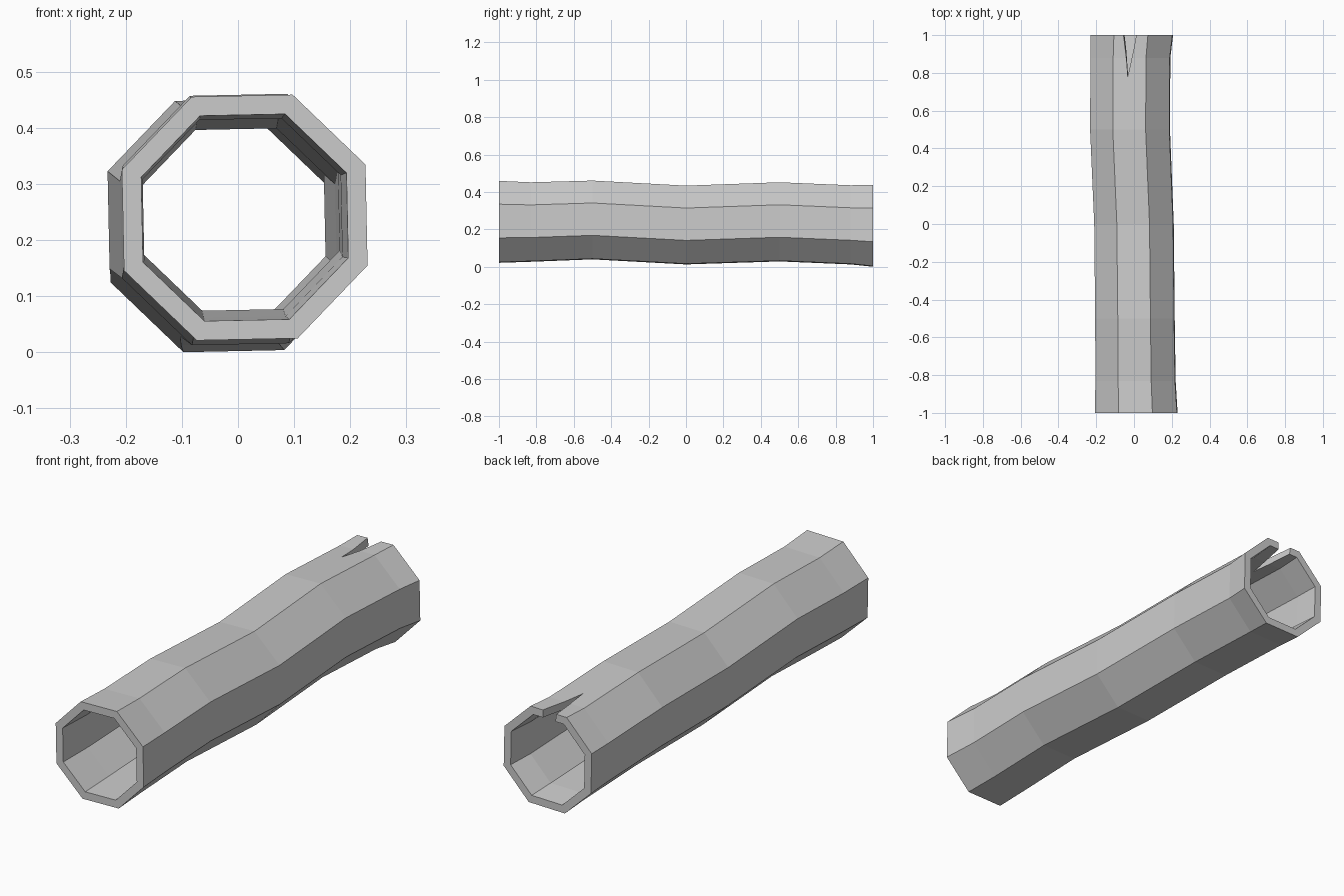
import bpy, bmesh
from math import cos, sin, radians

if "Cube" in bpy.data.objects:
    bpy.data.objects.remove(bpy.data.objects["Cube"])

# stations along the log: y, centre x, centre z, outer radius
STATIONS = [(-1.0, 0.012, 0.240, 0.235), (-0.83, 0.008, 0.239, 0.228),
            (-0.5, 0.005, 0.250, 0.226), (0.0, 0.000, 0.223, 0.226),
            (0.5, -0.021, 0.240, 0.227), (0.88, -0.019, 0.224, 0.227),
            (1.0, -0.012, 0.219, 0.235)]
SIDES = 8
WALL = 0.037


def mesh_object(name, bm):
    bmesh.ops.recalc_face_normals(bm, faces=bm.faces)
    mesh = bpy.data.meshes.new(name)
    bm.to_mesh(mesh)
    bm.free()
    obj = bpy.data.objects.new(name, mesh)
    bpy.context.collection.objects.link(obj)
    return obj


def ring(bm, y, cx, cz, r):
    angles = [radians(22.5 + 1.2 + 360 / SIDES * i) for i in range(SIDES)]
    return [bm.verts.new((cx + r * cos(a), y, cz + r * sin(a))) for a in angles]


def bridge(bm, a, b):
    for i in range(SIDES):
        j = (i + 1) % SIDES
        bm.faces.new((a[i], a[j], b[j], b[i]))


# hollow log: outer and inner skins joined by rims at both ends
bm = bmesh.new()
outer = [ring(bm, *s) for s in STATIONS]
inner = [ring(bm, y, cx, cz, r - WALL) for y, cx, cz, r in STATIONS]
for skin in (outer, inner):
    for a, b in zip(skin, skin[1:]):
        bridge(bm, a, b)
for end in (0, -1):
    bridge(bm, outer[end], inner[end])
log = mesh_object("hollow_log", bm)

# wedge cutter for the split at the back end
bm = bmesh.new()
wedge = [[bm.verts.new((x, y, z)) for x, y in pts] for z, pts in (
    (0.44, ((-0.062, 1.01), (0.014, 1.01), (-0.035, 0.78))),
    (0.36, ((-0.045, 1.01), (0.014, 1.01), (-0.028, 0.78))))]
for tri in wedge:
    bm.faces.new(tri)
for i in range(3):
    j = (i + 1) % 3
    bm.faces.new((wedge[0][i], wedge[0][j], wedge[1][j], wedge[1][i]))
bmesh.ops.triangulate(bm, faces=bm.faces[:])
# keep the wedge taller than the log wall
for v in bm.verts:
    if v.co.z > 0.4:
        v.co.z = 0.47
cutter = mesh_object("split_cutter", bm)
cutter.hide_render = True
cutter.hide_viewport = True
cutter.display_type = 'WIRE'

cut = log.modifiers.new("split", 'BOOLEAN')
cut.operation = 'DIFFERENCE'
cut.solver = 'EXACT'
cut.object = cutter
